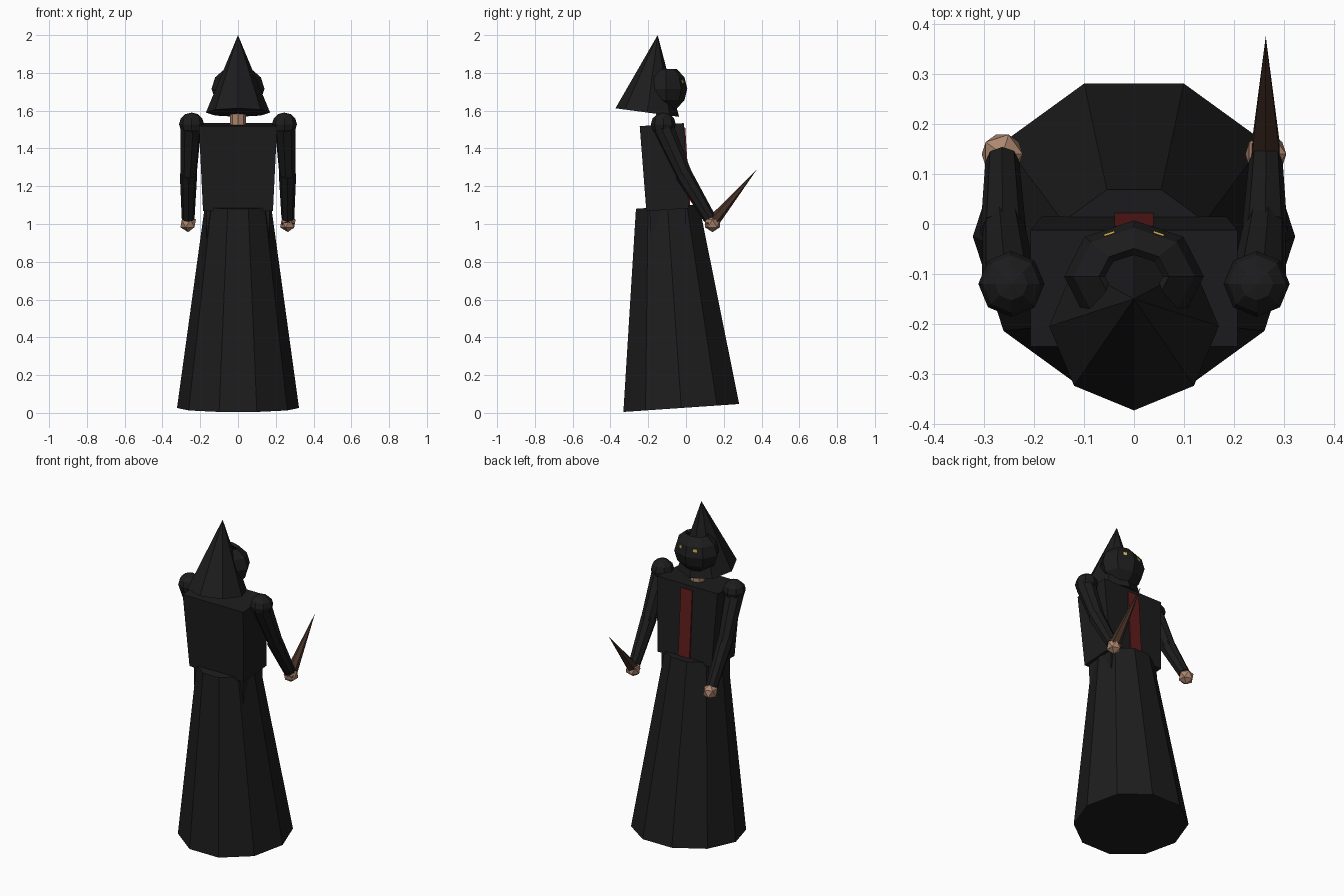
import bpy, bmesh, math
from mathutils import Vector, Matrix

if "Cube" in bpy.data.objects:
    bpy.data.objects.remove(bpy.data.objects["Cube"])


def material(name, rgb):
    m = bpy.data.materials.new(name)
    m.diffuse_color = (*rgb, 1)
    m.use_nodes = True
    m.node_tree.nodes["Principled BSDF"].inputs["Base Color"].default_value = m.diffuse_color
    return m


BLACK = material("black_cloth", (0.012, 0.012, 0.013))
RED = material("red_cloth", (0.12, 0.012, 0.012))
SKIN = material("skin", (0.42, 0.24, 0.16))
WOOD = material("dark_wood", (0.06, 0.03, 0.02))
GOLD = material("gold", (0.7, 0.5, 0.08))


def finish(name, bm, mat):
    bmesh.ops.recalc_face_normals(bm, faces=bm.faces)
    me = bpy.data.meshes.new(name)
    bm.to_mesh(me)
    bm.free()
    me.materials.append(mat)
    ob = bpy.data.objects.new(name, me)
    bpy.context.collection.objects.link(ob)
    return ob


def tube(name, a, b, r1, r2, sides, mat, turn=0.0):
    """Flat-sided tapered tube from point a to point b."""
    a, b = Vector(a), Vector(b)
    d = b - a
    bm = bmesh.new()
    bmesh.ops.create_cone(bm, cap_ends=True, segments=sides, radius1=r1, radius2=r2, depth=d.length)
    if r2 == 0:
        bmesh.ops.remove_doubles(bm, verts=bm.verts, dist=1e-5)
    rot = Vector((0, 0, 1)).rotation_difference(d).to_matrix().to_4x4()
    bm.transform(Matrix.Translation((a + b) / 2) @ rot @ Matrix.Rotation(turn, 4, 'Z'))
    return finish(name, bm, mat)


def ball(name, c, size, seg, rings, mat, open_top=False):
    bm = bmesh.new()
    bmesh.ops.create_uvsphere(bm, u_segments=seg, v_segments=rings, radius=1)
    if open_top:
        bmesh.ops.delete(bm, geom=[v for v in bm.verts if v.co.z > 0.99], context='VERTS')
    bm.transform(Matrix.Translation(c) @ Matrix.Diagonal((*size, 1)))
    return finish(name, bm, mat)


def block(name, bottom, top, mat):
    """Tapered box; each end is (half width, y back, y front, z back, z front)."""
    bm = bmesh.new()
    rings = []
    for w, y0, y1, z0, z1 in (bottom, top):
        rings.append([bm.verts.new(p) for p in ((-w, y0, z0), (w, y0, z0), (w, y1, z1), (-w, y1, z1))])
    lo, hi = rings
    bm.faces.new(lo)
    bm.faces.new(hi)
    for i in range(4):
        j = (i + 1) % 4
        bm.faces.new((lo[i], lo[j], hi[j], hi[i]))
    return finish(name, bm, mat)


# Robe skirt, hips and torso, all leaning slightly back
tube("skirt", (0, -0.025, 0.026), (0, -0.098, 1.092), 0.323, 0.176, 10, BLACK, math.pi / 2)
block("hips", (0.168, -0.185, 0.005, 0.88, 0.89), (0.168, -0.195, -0.005, 1.11, 1.12), BLACK)
block("torso", (0.185, -0.21, 0.015, 1.068, 1.083), (0.207, -0.245, -0.012, 1.518, 1.534), BLACK)
block("front_stripe", (0.039, -0.01, 0.022, 1.1, 1.102), (0.039, -0.03, -0.004, 1.508, 1.51), RED)

# Neck, head wrap and pointed hood
tube("neck", (0, -0.115, 1.50), (0, -0.12, 1.64), 0.042, 0.042, 8, SKIN)
head = ball("head_wrap", (0, -0.105, 1.716), (0.14, 0.112, 0.121), 8, 6, BLACK, True)
shell = head.modifiers.new("thickness", 'SOLIDIFY')
shell.thickness = 0.018
shell.offset = -1
tube("pointed_hood", (0, -0.205, 1.59), (0, -0.15, 2.0), 0.17, 0, 8, BLACK)

for side, s in (("left", -1), ("right", 1)):
    # Eye
    bm = bmesh.new()
    bmesh.ops.create_cube(bm, size=1)
    bm.transform(Matrix.Translation((s * 0.048, -0.024, 1.755)) @ Matrix.Rotation(-s * 0.32, 4, 'Z')
                 @ Matrix.Diagonal((0.022, 0.014, 0.018, 1)))
    finish(side + "_eye", bm, GOLD)
    # Shoulder, sleeve and hand
    ball(side + "_shoulder", (s * 0.246, -0.12, 1.528), (0.066, 0.066, 0.062), 8, 6, BLACK)
    elbow = (s * 0.262, 0.0, 1.24)
    tube(side + "_upper_sleeve", (s * 0.25, -0.12, 1.51), elbow, 0.056, 0.042, 8, BLACK)
    tube(side + "_lower_sleeve", (s * 0.262, -0.015, 1.265), (s * 0.264, 0.125, 1.03), 0.046, 0.034, 8, BLACK)
    bm = bmesh.new()
    bmesh.ops.create_icosphere(bm, subdivisions=1, radius=0.046)
    bm.transform(Matrix.Translation((s * 0.264, 0.14, 1.003)))
    finish(side + "_hand", bm, SKIN)

# Wooden spike held in one hand
tube("wooden_spike", (0.264, 0.125, 0.99), (0.264, 0.376, 1.29), 0.036, 0, 6, WOOD)
